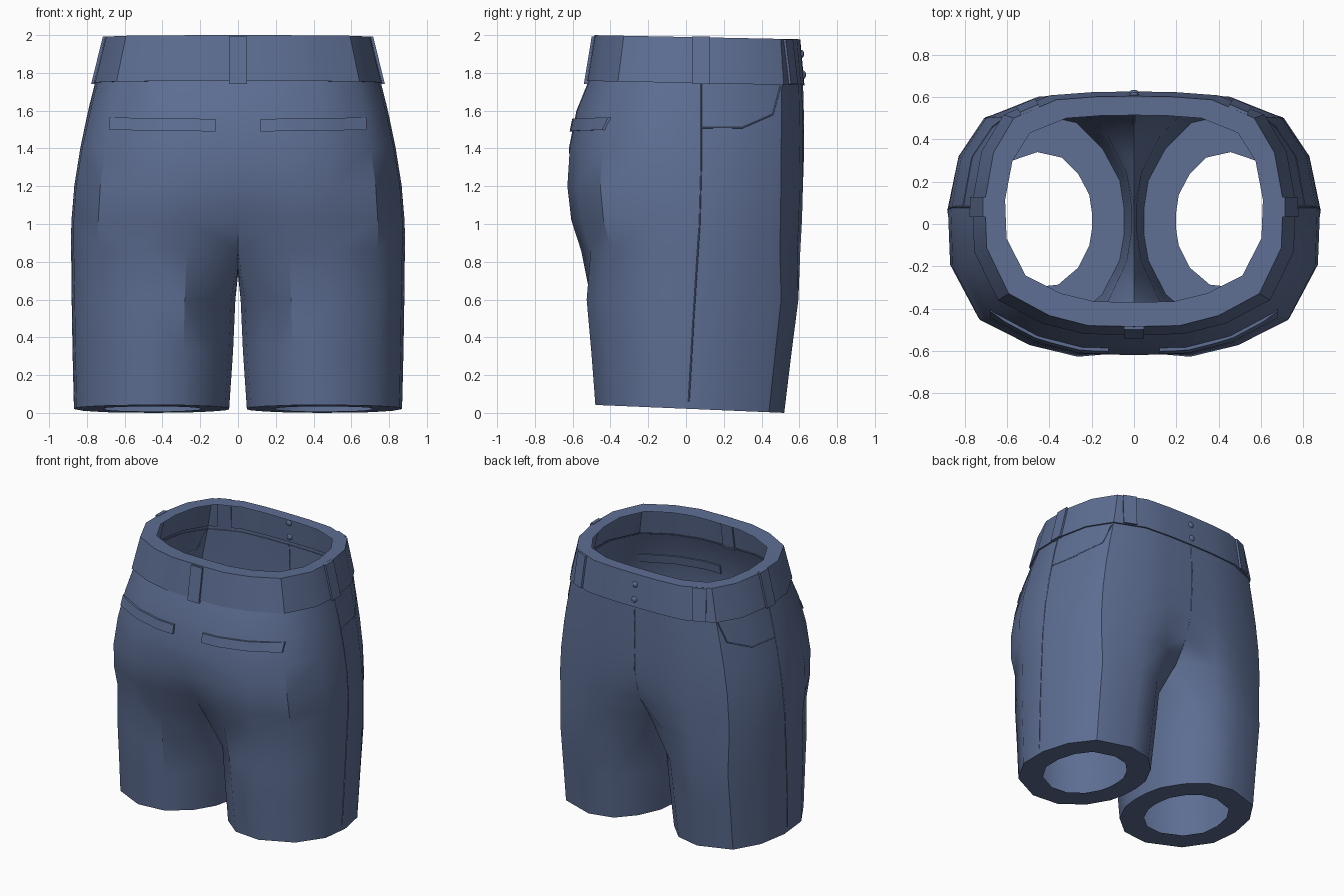
import bpy, bmesh, math
from mathutils import Vector
from mathutils.bvhtree import BVHTree

if "Cube" in bpy.data.objects:
    bpy.data.objects.remove(bpy.data.objects["Cube"])

cloth = bpy.data.materials.new("denim blue")
cloth.diffuse_color = (0.11, 0.155, 0.29, 1)
cloth.use_nodes = True
cloth.node_tree.nodes["Principled BSDF"].inputs["Base Color"].default_value = cloth.diffuse_color

# Half outlines in plan, from the fly (+y) round the right side to the back (-y)
HIP = [(0, .63), (.22, .627), (.46, .61), (.71, .51), (.83, .32), (.88, .06),
       (.87, -.2), (.74, -.45), (.5, -.57), (.27, -.625), (0, -.63)]
LEG = [(-.75, .68), (-.45, .92), (0, 1), (.6, .84), (.88, .5), (1, .08),
       (.97, -.35), (.68, -.74), (.12, -.97), (-.38, -.93), (-.75, -.68),
       (-.95, -.36), (-1, -.12), (-1, .12), (-.95, .38)]


def finish(ob, angle=35):
    ob.data.materials.append(cloth)
    bpy.ops.object.select_all(action='DESELECT')
    bpy.context.view_layer.objects.active = ob
    ob.select_set(True)
    for m in list(ob.modifiers):
        bpy.ops.object.modifier_apply(modifier=m.name)
    bpy.ops.object.shade_smooth_by_angle(angle=math.radians(angle))


def make(name, bm, mirror=False):
    me = bpy.data.meshes.new(name)
    bm.to_mesh(me)
    bm.free()
    ob = bpy.data.objects.new(name, me)
    bpy.context.collection.objects.link(ob)
    if mirror:
        m = ob.modifiers.new("mirror", 'MIRROR')
        m.use_clip = True
        m.merge_threshold = 0.0005
    finish(ob)
    return ob


def hip_ring(z, w, yb, yf, tilt=0, centre=None):
    mid, half = (yb + yf) / 2, (yf - yb) / 2
    pts = [Vector((x / .88 * w, mid + y / .63 * half, 0)) for x, y in HIP]
    if centre:
        pts[0].y, pts[-1].y = centre[1], centre[0]
    for p in pts:
        p.z = z - tilt * (p.y + .5)
    return pts


def leg_ring(z, cx, hw, yb, yf, tilt=0):
    mid, half = (yb + yf) / 2, (yf - yb) / 2
    pts = [Vector((cx + u * hw, mid + v * half, 0)) for u, v in LEG]
    for p in pts:
        p.z = z - tilt * p.y
    return pts


def bridge(bm, a, b, closed=False):
    n = len(b)
    for j in range(n if closed else n - 1):
        k = (j + 1) % n
        bm.faces.new((a[j], a[k], b[k], b[j]))


def add(bm, pts):
    return [bm.verts.new(p) for p in pts]


# Seat and legs: open rings down to the crotch, then closed leg rings and a hem lip
bm = bmesh.new()
rows = [add(bm, hip_ring(*r)) for r in (
    (1.76, .75, -.515, .615), (1.6, .79, -.58, .62), (1.4, .835, -.62, .622),
    (1.2, .867, -.633, .622, 0, (-.605, .615)),
    (1.02, .88, -.612, .617, 0, (-.53, .56)),
    (.86, .88, -.56, .608, 0, (-.42, .45)))]
for a, b in zip(rows, rows[1:]):
    bridge(bm, a, b)
crotch = add(bm, [(0, -.27, .78), (0, -.09, .73), (0, .09, .73), (0, .28, .78)])
legs = [rows[-1] + crotch] + [add(bm, leg_ring(*r)) for r in (
    (.6, .446, .432, -.543, .595), (.33, .45, .424, -.518, .56),
    (.022, .457, .41, -.495, .52, .042), (.022, .457, .258, -.31, .34, .042))]
for a, b in zip(legs, legs[1:]):
    bridge(bm, a, b, True)
shorts = make("seat_and_legs", bm, True)

# Waistband with a rim folded inwards
bm = bmesh.new()
rows = [add(bm, hip_ring(*r)) for r in (
    (1.998, .61, -.37, .515, .02), (2.0, .705, -.485, .605, .02),
    (1.757, .765, -.525, .627, .02), (1.757, .745, -.51, .61, .02))]
for a, b in zip(rows, rows[1:]):
    bridge(bm, a, b)
band = make("waistband", bm, True)


def tree(ob):
    return BVHTree.FromPolygons([v.co for v in ob.data.vertices],
                                [p.vertices for p in ob.data.polygons])


body_tree, band_tree = tree(shorts), tree(band)


def hit(bvh, p, d):
    return bvh.ray_cast(Vector(p) - 2 * Vector(d), Vector(d))[0]


def strip(name, pairs, d, height, depth=.012):
    """Closed slab over pairs of surface points, raised against direction d."""
    bm = bmesh.new()
    d = Vector(d)
    rings = [add(bm, (a - d * height, b - d * height, b + d * depth, a + d * depth))
             for a, b in pairs]
    for a, b in zip(rings, rings[1:]):
        bridge(bm, a, b, True)
    bm.faces.new(rings[0])
    bm.faces.new(rings[-1])
    bmesh.ops.recalc_face_normals(bm, faces=bm.faces)
    make(name, bm)


# Back welt pockets
for s, side in ((1, "right"), (-1, "left")):
    pairs = []
    for i in range(9):
        x = .12 + .56 * i / 8
        z = 1.49 + .008 * i / 8
        pairs.append([hit(body_tree, (s * x, 0, zz), (0, 1, 0)) for zz in (z, z + .066)])
    strip(side + "_back_pocket", pairs, (0, 1, 0), .016)

# Belt loops: back, sides and front
for name, x, y, dx, dy in (("back", 0, 0, 0, 1), ("right", 0, .08, -1, 0), ("left", 0, .08, 1, 0),
                           ("front_right", .47, .5, -.5, -.87),
                           ("front_left", -.47, .5, .5, -.87)):
    d = Vector((dx, dy, 0)).normalized()
    t = Vector((-d.y, d.x, 0)) * .048
    low, high = [[hit(band_tree, Vector((x, y, z)) + k * t, d) for k in (-1, 1)]
                 for z in (1.775, 1.95)]
    pairs = [[a + (b - a) * f for a, b in zip(low, high)] for f in (-.2, .5, 1.24 if y < .4 else 1.16)]
    strip(name + "_belt_loop", pairs, d, .014)


# Raised seams that follow the cloth
def seam(name, pts, d):
    path = []
    for a, b in zip(pts, pts[1:]):
        for i in range(8):
            path.append(hit(body_tree, Vector(a).lerp(Vector(b), i / 8), d))
    path.append(hit(body_tree, pts[-1], d))
    path = [p for p in path if p]
    cu = bpy.data.curves.new(name, 'CURVE')
    cu.dimensions = '3D'
    cu.bevel_depth = .004
    cu.bevel_resolution = 0
    sp = cu.splines.new('POLY')
    sp.points.add(len(path) - 1)
    for q, p in zip(sp.points, path):
        q.co = (*p, 1)
    cu.materials.append(cloth)
    bpy.context.collection.objects.link(bpy.data.objects.new(name, cu))


for s, side in ((1, "right"), (-1, "left")):
    seam(side + "_side_seam", [(0, .08, 1.74), (0, .08, 1.3), (0, .072, 1.0),
                               (0, .04, .5), (0, .015, .06)], (-s, 0, 0))
    seam(side + "_hip_pocket_edge", [(0, .08, 1.51), (0, .3, 1.51), (0, .46, 1.58),
                                     (0, .5, 1.73)], (-s, 0, 0))
seam("fly_seam", [(0, 0, 1.74), (0, 0, .9)], (0, -1, 0))

# Waist buttons
for i, z in enumerate((1.9, 1.79)):
    p = hit(band_tree, (0, 0, z), (0, -1, 0))
    bpy.ops.mesh.primitive_uv_sphere_add(segments=12, ring_count=8, radius=.022, location=p)
    ob = bpy.context.object
    ob.name = "waist_button_%d" % (i + 1)
    ob.scale.y = .6
    finish(ob, 60)
